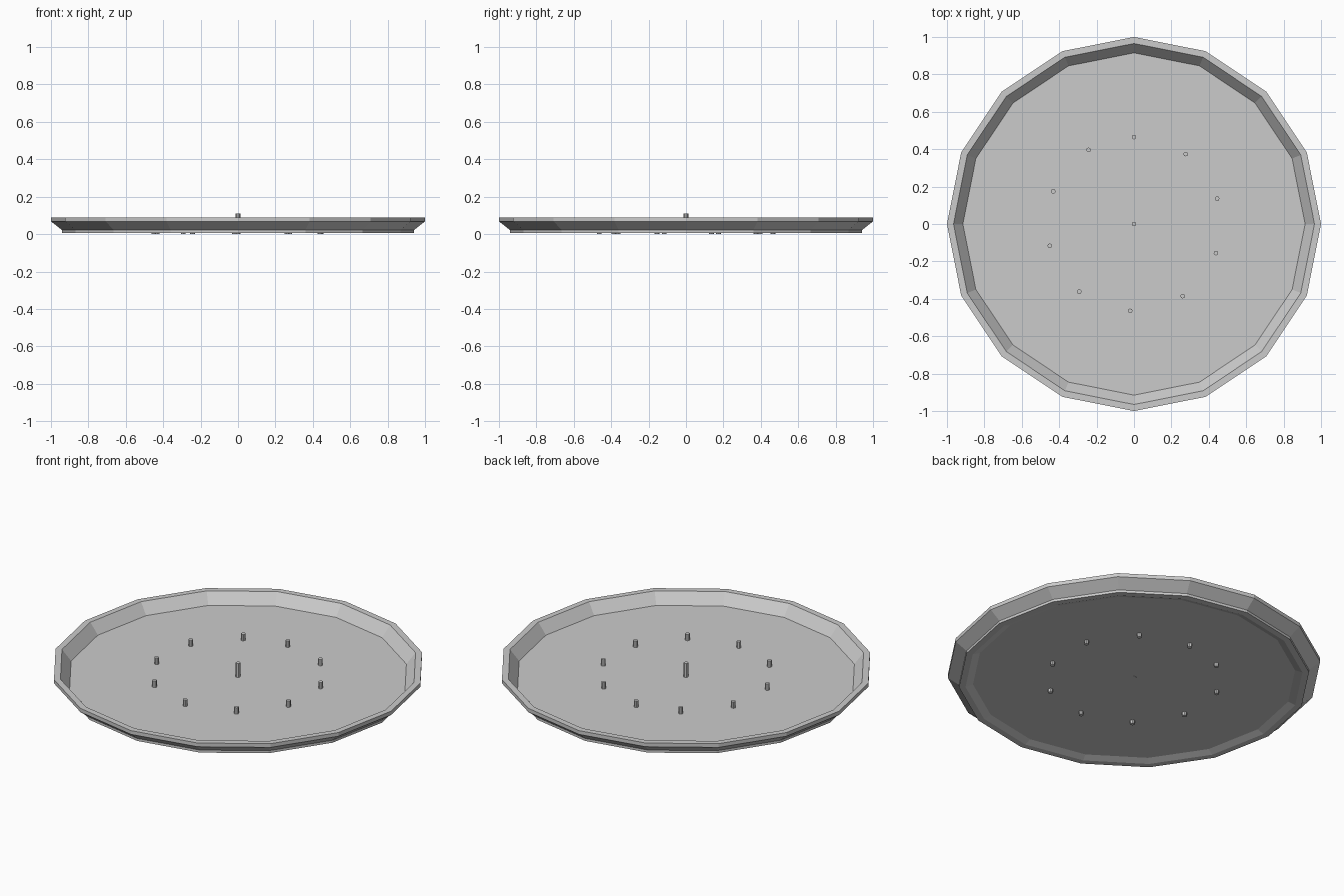
import bpy, bmesh, math

if "Cube" in bpy.data.objects:
    bpy.data.objects.remove(bpy.data.objects["Cube"])

SIDES = 16


def make_object(name, bm):
    bmesh.ops.recalc_face_normals(bm, faces=bm.faces)
    mesh = bpy.data.meshes.new(name)
    bm.to_mesh(mesh)
    bm.free()
    obj = bpy.data.objects.new(name, mesh)
    bpy.context.collection.objects.link(obj)
    return obj


def lathe(name, profile, sides):
    """Revolve an open (radius, z) profile and cap both ends."""
    bm = bmesh.new()
    rings = [[bm.verts.new((r * math.cos(2 * math.pi * i / sides),
                            r * math.sin(2 * math.pi * i / sides), z))
              for i in range(sides)] for r, z in profile]
    for a, b in zip(rings, rings[1:]):
        for i in range(sides):
            j = (i + 1) % sides
            bm.faces.new((a[i], a[j], b[j], b[i]))
    bm.faces.new(rings[0])
    bm.faces.new(rings[-1])
    return make_object(name, bm)


def pin(name, x, y, z0, z1, radius=0.0125):
    obj = lathe(name, [(radius, z0), (radius, z1)], 8)
    obj.location = (x, y, 0)
    return obj


# Shallow tray: recessed underside, foot, flared wall, rim, inner slope, floor
lathe("tray", [(0.865, 0.021), (0.905, 0.006), (0.94, 0.006), (0.94, 0.021),
               (1.0, 0.068), (1.0, 0.09), (0.965, 0.09), (0.915, 0.027)], SIDES)

# Tall pin in the middle
pin("centre_pin", 0, 0, 0.02, 0.11)

# Ring of short pins passing through the floor
for k in range(10):
    a = math.radians(90 - 36.5 * k)
    pin(f"ring_pin_{k + 1}", 0.465 * math.cos(a), 0.465 * math.sin(a), 0.0, 0.065)
